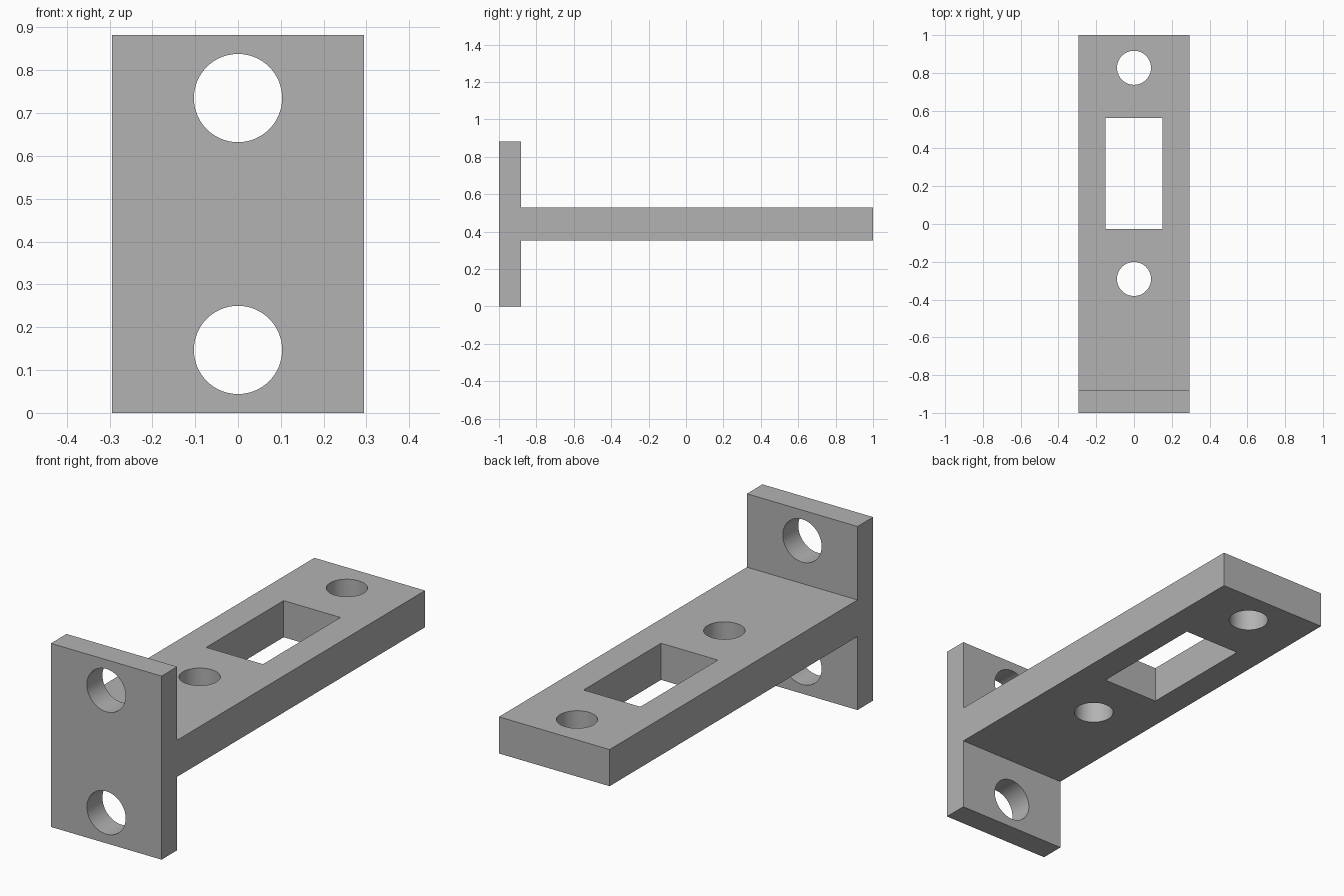
import bpy
import bmesh
from math import radians
from mathutils import Matrix, Vector

cube = bpy.data.objects.get("Cube")
if cube:
    bpy.data.objects.remove(cube, do_unlink=True)

WIDTH, HEIGHT = 0.588, 0.882
PLATE_BACK = -0.882
ARM_LOW, ARM_HIGH = 0.353, 0.529
MID = HEIGHT / 2

# Material
grey = bpy.data.materials.new("plain grey")
grey.use_nodes = True
colour = (0.45, 0.45, 0.45, 1)
grey.diffuse_color = colour
grey.node_tree.nodes["Principled BSDF"].inputs["Base Color"].default_value = colour


def make_object(name, bm):
    bmesh.ops.recalc_face_normals(bm, faces=bm.faces[:])
    mesh = bpy.data.meshes.new(name)
    bm.to_mesh(mesh)
    bm.free()
    obj = bpy.data.objects.new(name, mesh)
    bpy.context.collection.objects.link(obj)
    mesh.materials.append(grey)
    return obj


def round_cutter(name, centre, radius, axis):
    bm = bmesh.new()
    turn = Vector((0, 0, 1)).rotation_difference(Vector(axis)).to_matrix().to_4x4()
    bmesh.ops.create_cone(bm, cap_ends=True, segments=64, radius1=radius,
                          radius2=radius, depth=0.4,
                          matrix=Matrix.Translation(centre) @ turn)
    return make_object(name, bm)


def box_cutter(name, centre, size):
    bm = bmesh.new()
    bmesh.ops.create_cube(bm, size=1, matrix=Matrix.Translation(centre)
                          @ Matrix.Diagonal((*size, 1)))
    return make_object(name, bm)


# T-shaped body: side profile pushed across the width
profile = [(-1, 0), (PLATE_BACK, 0), (PLATE_BACK, ARM_LOW), (1, ARM_LOW),
           (1, ARM_HIGH), (PLATE_BACK, ARM_HIGH), (PLATE_BACK, HEIGHT), (-1, HEIGHT)]
bm = bmesh.new()
face = bm.faces.new([bm.verts.new((-WIDTH / 2, y, z)) for y, z in profile])
pushed = bmesh.ops.extrude_face_region(bm, geom=[face])["geom"]
bmesh.ops.translate(bm, vec=(WIDTH, 0, 0),
                    verts=[v for v in pushed if isinstance(v, bmesh.types.BMVert)])
bracket = make_object("mounting_bracket", bm)

# Plate holes, arm holes and the rectangular arm slot
cutters = [round_cutter("plate_hole_cutter", (0, -0.94, MID + s * 0.294), 0.103, (0, 1, 0))
           for s in (-1, 1)]
cutters += [round_cutter("arm_hole_cutter", (0, y, MID), 0.09, (0, 0, 1))
            for y in (-0.291, 0.827)]
cutters.append(box_cutter("arm_slot_cutter", (0, 0.268, MID), (0.302, 0.588, 0.4)))

for cutter in cutters:
    cut = bracket.modifiers.new("cut", 'BOOLEAN')
    cut.operation = 'DIFFERENCE'
    cut.solver = 'EXACT'
    cut.object = cutter

# Apply the cuts and drop the cutters
bpy.context.view_layer.update()
graph = bpy.context.evaluated_depsgraph_get()
solid = bpy.data.meshes.new_from_object(bracket.evaluated_get(graph))
bracket.modifiers.clear()
bracket.data = solid
for cutter in cutters:
    bpy.data.objects.remove(cutter, do_unlink=True)

# Smooth hole walls, sharp edges
for obj in bpy.context.selected_objects:
    obj.select_set(False)
bracket.select_set(True)
bpy.context.view_layer.objects.active = bracket
bpy.ops.object.shade_smooth_by_angle(angle=radians(30))
